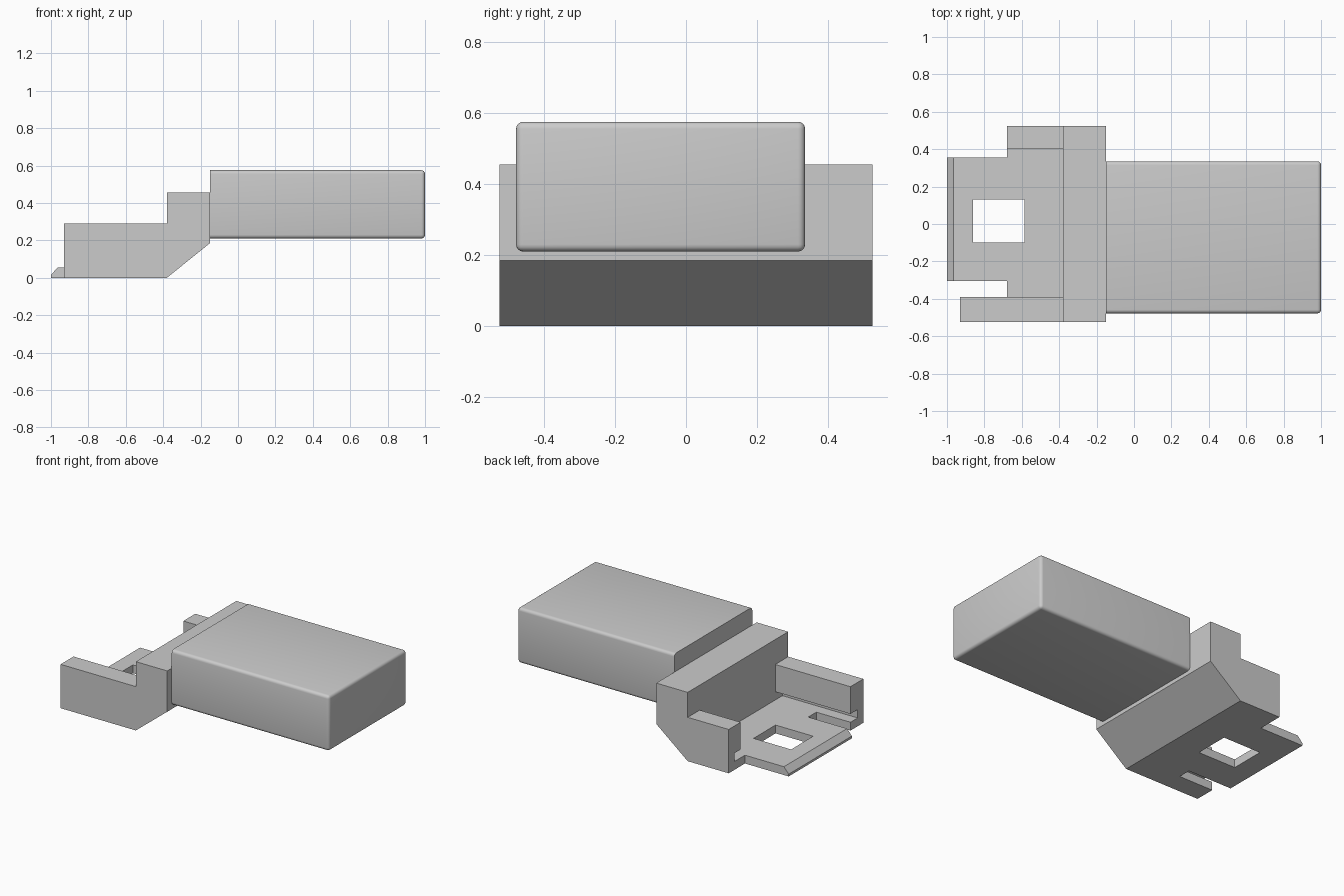
import bpy, bmesh, math
from mathutils import Vector

cube = bpy.data.objects.get("Cube")
if cube:
    bpy.data.objects.remove(cube, do_unlink=True)

grey = bpy.data.materials.new("plain_grey")
grey.use_nodes = True
grey.diffuse_color = (0.6, 0.6, 0.6, 1)
grey.node_tree.nodes["Principled BSDF"].inputs["Base Color"].default_value = (0.6, 0.6, 0.6, 1)


def prism(name, axis, outline, lo, hi, round_edges=None, radius=0.02):
    """Extrude a 2D outline from lo to hi along the given axis."""
    place = {"x": lambda a, b, t: (t, a, b),
             "y": lambda a, b, t: (a, t, b),
             "z": lambda a, b, t: (a, b, t)}[axis]
    bm = bmesh.new()
    base = bm.faces.new([bm.verts.new(place(a, b, lo)) for a, b in outline])
    moved = bmesh.ops.extrude_face_region(bm, geom=[base], use_keep_orig=True)
    shift = Vector(place(0, 0, hi - lo))
    for v in moved["geom"]:
        if isinstance(v, bmesh.types.BMVert):
            v.co += shift
    bmesh.ops.recalc_face_normals(bm, faces=bm.faces)
    if round_edges:
        edges = [e for e in bm.edges if round_edges(e)]
        bmesh.ops.bevel(bm, geom=edges, offset=radius, segments=4,
                        profile=0.5, affect="EDGES")
    mesh = bpy.data.meshes.new(name)
    bm.to_mesh(mesh)
    bm.free()
    mesh.materials.append(grey)
    obj = bpy.data.objects.new(name, mesh)
    bpy.context.collection.objects.link(obj)
    return obj


def rect(a0, a1, b0, b1):
    return [(a0, b0), (a1, b0), (a1, b1), (a0, b1)]


def cut(obj, cutter):
    mod = obj.modifiers.new("cut", "BOOLEAN")
    mod.operation = "DIFFERENCE"
    mod.solver = "EXACT"
    mod.object = cutter
    bpy.context.view_layer.objects.active = obj
    bpy.ops.object.modifier_apply(modifier=mod.name)
    bpy.data.objects.remove(cutter, do_unlink=True)


STEP, BACK, FRONT = -0.38, -0.15, -0.68   # x of shoulder, body joint, deck step
DECK = 0.055                              # deck thickness

# Shoulder block with a sloped underside
prism("shoulder_block", "y",
      [(STEP, 0), (BACK, 0.185), (BACK, 0.455), (STEP, 0.455)], -0.525, 0.525)

# Deck with a narrower tongue, a window and a chamfered lip
deck = prism("deck_plate", "z",
             [(-1, -0.305), (FRONT, -0.305), (FRONT, -0.39), (STEP, -0.39),
              (STEP, 0.4), (FRONT, 0.4), (FRONT, 0.355), (-1, 0.355)], 0, DECK)
cut(deck, prism("window_cutter", "z", rect(-0.86, -0.585, -0.1, 0.13), -0.1, 0.2))
cut(deck, prism("lip_cutter", "y",
                [(-1.035, -0.025), (-0.93, 0.095), (-1.035, 0.095)], -0.6, 0.6))


# Side arms, each with a groove along the inner face
def arm(name, inner, outer, x_end):
    wall = math.copysign(0.465, inner)
    prism(name, "x",
          [(outer, 0), (inner, 0), (inner, DECK), (wall, DECK),
           (wall, 0.11), (inner, 0.11), (inner, 0.29), (outer, 0.29)], x_end, STEP)


arm("long_arm", -0.39, -0.525, -0.93)
arm("short_arm", 0.4, 0.525, FRONT)

# Main body, rounded everywhere except around the joint face
body = prism("main_body", "x", rect(-0.478, 0.335, 0.21, 0.575), BACK, 1,
             round_edges=lambda e: max(v.co.x for v in e.verts) > 0)
bpy.ops.object.select_all(action="DESELECT")
body.select_set(True)
bpy.context.view_layer.objects.active = body
bpy.ops.object.shade_smooth_by_angle(angle=math.radians(35))
